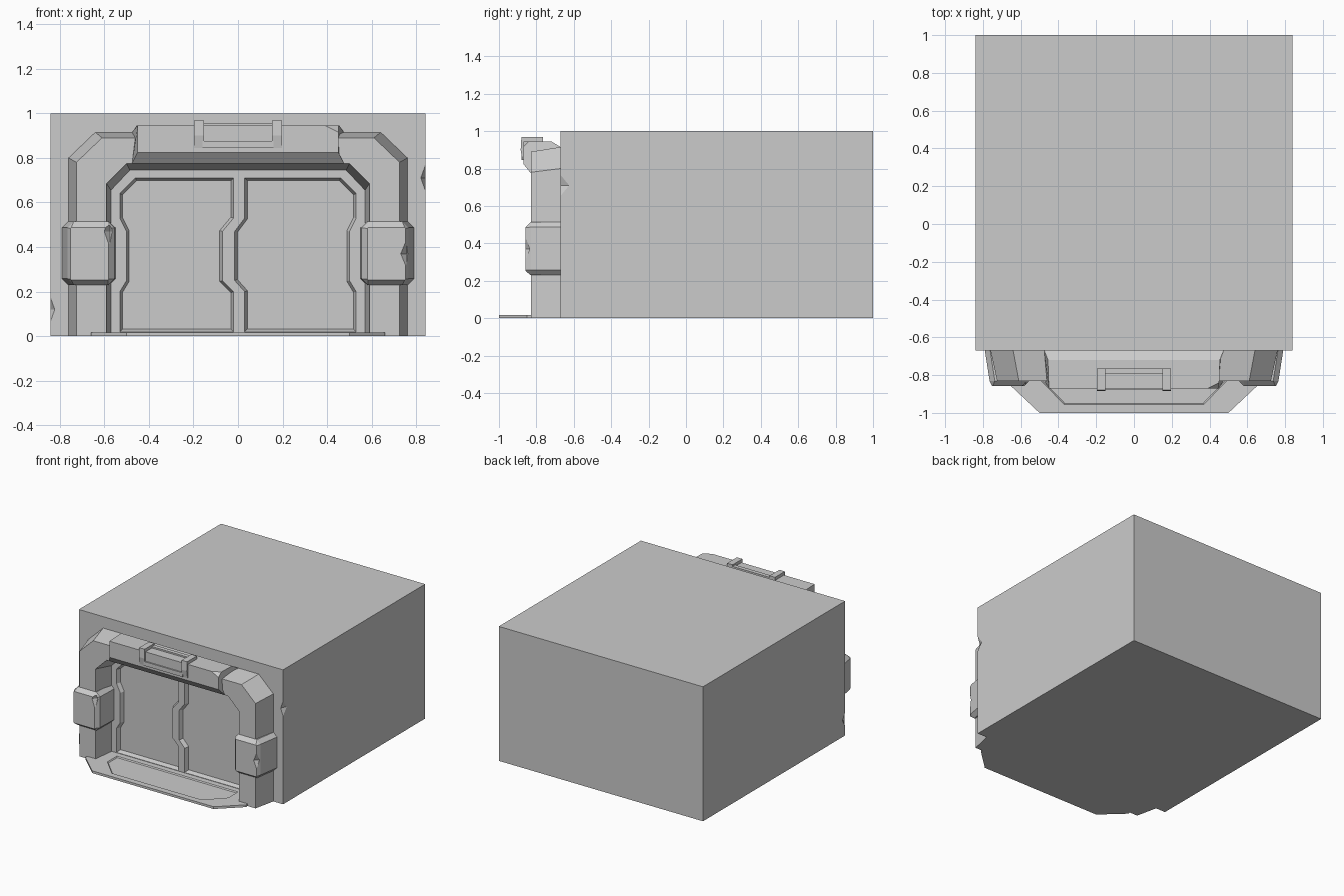
import bpy, bmesh
from mathutils import Matrix, Vector

if "Cube" in bpy.data.objects:
    bpy.data.objects.remove(bpy.data.objects["Cube"])

WALL = -0.67   # y of the front wall


def finish(bm, name):
    bmesh.ops.recalc_face_normals(bm, faces=bm.faces)
    me = bpy.data.meshes.new(name)
    bm.to_mesh(me)
    bm.free()
    ob = bpy.data.objects.new(name, me)
    bpy.context.collection.objects.link(ob)
    return ob


def loft(name, rings):
    """Closed solid through rings of equal point count."""
    bm = bmesh.new()
    vs = [[bm.verts.new(p) for p in r] for r in rings]
    n = len(vs[0])
    for a, b in zip(vs, vs[1:]):
        for i in range(n):
            j = (i + 1) % n
            bm.faces.new((a[i], a[j], b[j], b[i]))
    bm.faces.new(vs[0])
    bm.faces.new(vs[-1])
    return finish(bm, name)


def block(name, x0, x1, y0, y1, z0, z1):
    return loft(name, [[(x0, y0, z), (x1, y0, z), (x1, y1, z), (x0, y1, z)] for z in (z0, z1)])


def cut(target, cutter):
    cutter.hide_render = True
    m = target.modifiers.new("cut", 'BOOLEAN')
    m.operation = 'DIFFERENCE'
    m.solver = 'EXACT'
    m.object = cutter
    bpy.context.view_layer.objects.active = target
    bpy.ops.object.modifier_apply(modifier=m.name)
    bpy.data.objects.remove(cutter)


def chip(target, loc, size):
    """Chipped edge, cut with a stretched octahedron."""
    bm = bmesh.new()
    bmesh.ops.create_uvsphere(bm, u_segments=4, v_segments=2, radius=1,
                              matrix=Matrix.Translation(loc) @ Matrix.Diagonal((*size, 1)))
    cut(target, finish(bm, "chip_cutter"))


def inset(pts, d):
    """Shrink a counter-clockwise outline by d."""
    out = []
    for i, p in enumerate(pts):
        p = Vector(p)
        a = (p - Vector(pts[i - 1])).normalized()
        b = (Vector(pts[(i + 1) % len(pts)]) - p).normalized()
        na, nb = Vector((-a.y, a.x)), Vector((-b.y, b.x))
        out.append(p + (na + nb) * d / (1 + na.dot(nb)))
    return out


# main building block
body = block("bunker_body", -0.84, 0.84, WALL, 1.0, 0, 1.0)

# two recessed door leaves, with the zigzag seam between them
left = [(-0.53, 0.02), (-0.02, 0.02), (-0.02, 0.20), (-0.07, 0.25), (-0.07, 0.47),
        (-0.02, 0.53), (-0.02, 0.71), (-0.46, 0.71), (-0.53, 0.64), (-0.53, 0.53),
        (-0.50, 0.47), (-0.50, 0.25), (-0.53, 0.20)]
right = [(0.03, 0.02), (0.53, 0.02), (0.53, 0.20), (0.50, 0.25), (0.50, 0.47),
         (0.53, 0.53), (0.53, 0.64), (0.46, 0.71), (0.03, 0.71), (0.03, 0.53),
         (-0.015, 0.47), (-0.015, 0.25), (0.03, 0.20)]
for outline in (left, right):
    rings = [[(x, y, z) for x, z in inset(outline, d)]
             for y, d in ((WALL - 0.01, -0.004), (WALL + 0.03, 0.012))]
    cut(body, loft("door_cutter", rings))
chip(body, (0.84, WALL, 0.71), (0.02, 0.045, 0.055))
chip(body, (-0.84, WALL, 0.12), (0.018, 0.03, 0.05))

# frame stations: outer back, outer front, inner front, inner back (x, z)
stations = [[(0.76, 0), (0.725, 0), (0.59, 0), (0.57, 0)],
            [(0.76, 0.80), (0.725, 0.78), (0.59, 0.685), (0.57, 0.655)],
            [(0.64, 0.915), (0.61, 0.89), (0.50, 0.775), (0.485, 0.745)],
            [(0.44, 0.915), (0.44, 0.89), (0.44, 0.775), (0.44, 0.745)]]
frame_y = (WALL, -0.83, -0.83, WALL)


def octagon(x0, x1, z0, z1, c, y, s):
    pts = [(x0 + c, z0), (x1 - c, z0), (x1, z0 + c), (x1, z1 - c),
           (x1 - c, z1), (x0 + c, z1), (x0, z1 - c), (x0, z0 + c)]
    return [(s * x, y, z) for x, z in pts]


for side, s in (("left", -1), ("right", 1)):
    loft(side + "_door_frame",
         [[(s * x, y, z) for (x, z), y in zip(st, frame_y)] for st in stations])
    # clamp block round the pillar
    clamp = loft(side + "_clamp", [octagon(0.55, 0.79, 0.23, 0.515, 0.028, WALL, s),
                                   octagon(0.555, 0.765, 0.23, 0.515, 0.028, -0.83, s),
                                   octagon(0.58, 0.752, 0.252, 0.487, 0.004, -0.858, s)])
    if s > 0:
        chip(clamp, (0.755, -0.858, 0.37), (0.025, 0.03, 0.06))
    else:
        chip(clamp, (-0.575, -0.858, 0.47), (0.025, 0.03, 0.07))

# lintel: (y, z, half width) profile
profile = [(WALL, 0.915, 0.475), (-0.72, 0.945, 0.455), (-0.87, 0.945, 0.45),
           (-0.87, 0.825, 0.45), (-0.83, 0.775, 0.475), (WALL, 0.745, 0.475)]
lintel = loft("lintel", [[(s * w, y, z) for y, z, w in profile] for s in (-1, 1)])
chip(lintel, (0.45, -0.87, 0.945), (0.06, 0.03, 0.03))

# lamp bracket on the lintel
side_profile = [(-0.765, 0.93), (-0.765, 0.968), (-0.88, 0.968), (-0.884, 0.90),
                (-0.875, 0.845), (-0.84, 0.845)]
for side, x0, x1 in (("left", -0.197, -0.152), ("right", 0.152, 0.197)):
    loft(side + "_bracket_post", [[(x, y, z) for y, z in side_profile] for x in (x0, x1)])
block("bracket_lower_bar", -0.16, 0.16, -0.88, -0.84, 0.845, 0.876)
block("bracket_rear_bar", -0.16, 0.16, -0.795, -0.765, 0.93, 0.956)

# threshold plate with a sunken tread
plate = [(-0.66, WALL), (-0.66, -0.85), (-0.50, -1.0), (0.50, -1.0), (0.66, -0.85), (0.66, WALL)]
threshold = loft("threshold", [[(x, y, z) for x, y in plate] for z in (0, 0.017)])
tread = [(-0.50, -0.71), (-0.50, -0.825), (-0.37, -0.957), (0.37, -0.957), (0.50, -0.825), (0.50, -0.71)]
cut(threshold, loft("tread_cutter", [[(x, y, z) for x, y in inset(tread, d)]
                                     for z, d in ((0.009, 0.008), (0.03, -0.008))]))
